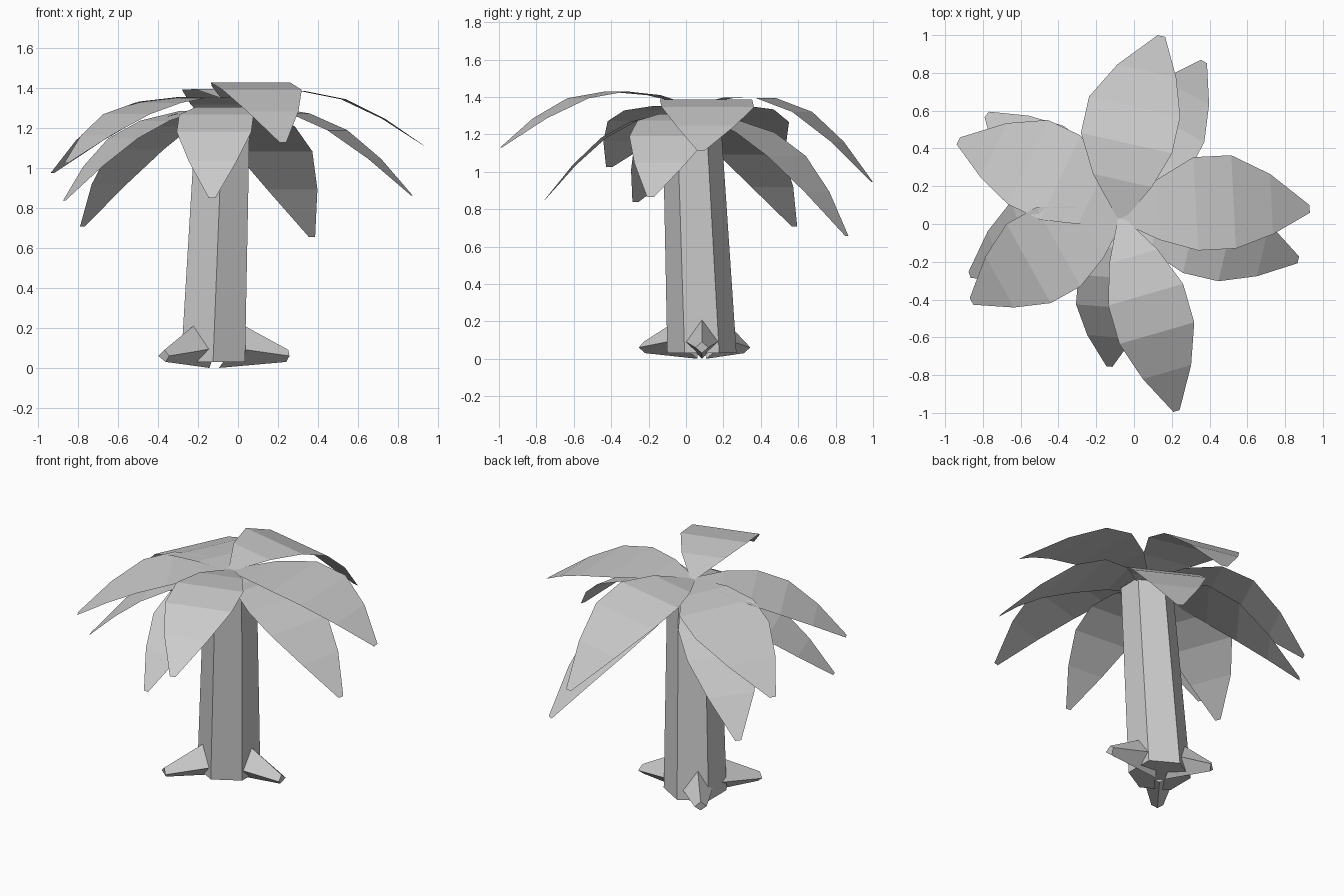
import bpy, bmesh, math
from mathutils import Vector

cube = bpy.data.objects.get("Cube")
if cube:
    bpy.data.objects.remove(cube)

grey = bpy.data.materials.new("plain_grey")
grey.use_nodes = True
grey.diffuse_color = (0.6, 0.6, 0.6, 1)
grey.node_tree.nodes["Principled BSDF"].inputs["Base Color"].default_value = (0.6, 0.6, 0.6, 1)


def loft(name, rings, closed=True):
    """Join rows of points with quads; closed rows form a capped solid."""
    bm = bmesh.new()
    rows = [[bm.verts.new(p) for p in ring] for ring in rings]
    n = len(rows[0])
    for a, b in zip(rows, rows[1:]):
        for i in range(n if closed else n - 1):
            j = (i + 1) % n
            bm.faces.new((a[i], a[j], b[j], b[i]))
    if closed:
        bm.faces.new(rows[0][::-1])
        bm.faces.new(rows[-1])
        bmesh.ops.recalc_face_normals(bm, faces=bm.faces)
    mesh = bpy.data.meshes.new(name)
    bm.to_mesh(mesh)
    bm.free()
    mesh.materials.append(grey)
    obj = bpy.data.objects.new(name, mesh)
    bpy.context.collection.objects.link(obj)
    return obj


# Leaning six-sided trunk
def hexagon(x, y, z, radius):
    angles = [math.radians(30 + 60 * i) for i in range(6)]
    return [(x + radius * math.cos(a), y + radius * math.sin(a), z) for a in angles]


loft("trunk", [hexagon(-0.125, 0.085, 0.03, 0.185), hexagon(-0.075, 0.03, 1.29, 0.155)])

# Three tapered roots with a diamond cross-section
inner = [(0.14, 0, 0.22), (0.1, 0.1, 0.1), (0.03, 0, 0.0), (0.1, -0.1, 0.1)]
outer = [(0.37, 0, 0.09), (0.375, 0.035, 0.06), (0.36, 0, 0.03), (0.375, -0.035, 0.06)]
for i, (angle, reach) in enumerate(((0, 1.02), (131, 0.83), (232, 1.07))):
    c, s = math.cos(math.radians(angle)), math.sin(math.radians(angle))
    tip_ring = [(x * reach, y, z) for x, y, z in outer]
    loft(f"root_{i + 1}", [[(-0.125 + x * c - y * s, 0.085 + x * s + y * c, z)
                            for x, y, z in ring] for ring in (inner, tip_ring)])

# Two tiers of drooping leaves around a slightly tilted crown
CROWN = Vector((-0.07, 0.03))
HALF_WIDTHS = (0.02, 0.155, 0.24, 0.24, 0.155, 0.02)
UPPER = (1.36, 1.395, 1.395, 1.34, 1.215, 1.045)
LOWER = (1.28, 1.30, 1.25, 1.15, 0.99, 0.79)


def leaf(name, heights, tip, width, drop, arch, sway):
    """drop moves the tip, arch the middle height, sway bows it sideways."""
    out = Vector(tip) - CROWN
    side = Vector((-out.y, out.x)).normalized()
    rows = []
    for i, (half, z) in enumerate(zip(HALF_WIDTHS, heights)):
        t = i / 5
        bow = math.sin(math.pi * t)
        mid = CROWN + out * t + side * sway * bow
        z += drop * t * t + arch * bow + 0.065 * mid.x - 0.09 * mid.y
        rows.append([(*(mid + side * sign * half * width), z) for sign in (-1, 1)])
    loft(name, rows, closed=False)


# Each leaf: tip, width, drop, arch, sway
upper_leaves = [((0.93, 0.08), 1.03, 0.015, -0.025, 0.06),
                ((0.145, 0.995), 1.03, -0.02, 0.045, 0.06),
                ((-0.93, 0.44), 1.03, 0.03, -0.02, -0.06),
                ((-0.86, -0.41), 1.0, 0, -0.055, -0.03),
                ((0.225, -0.99), 0.86, -0.02, 0, 0.015)]
lower_leaves = [((0.87, -0.19), 0.92, 0, 0, 0.015),
                ((0.37, 0.86), 0.92, -0.08, 0, 0.02),
                ((-0.78, 0.58), 0.92, 0.02, 0, 0.02),
                ((-0.87, -0.27), 0.88, 0.08, 0, -0.08),
                ((-0.13, -0.755), 0.78, 0, 0, -0.015)]
for tier, heights, leaves in (("upper", UPPER, upper_leaves), ("lower", LOWER, lower_leaves)):
    for i, shape in enumerate(leaves):
        leaf(f"{tier}_leaf_{i + 1}", heights, *shape)
